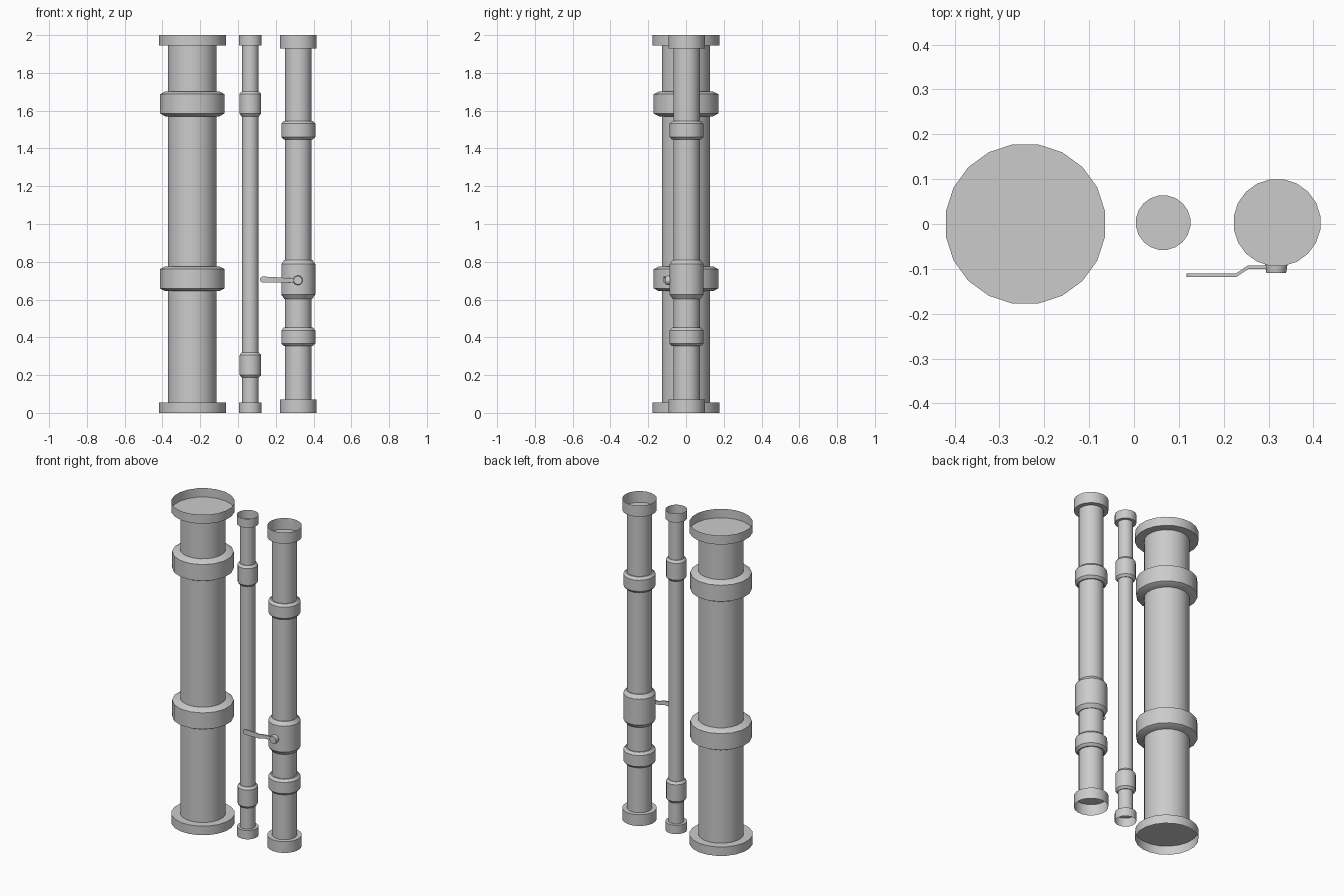
import bpy, bmesh, math
from mathutils import Matrix

if "Cube" in bpy.data.objects:
    bpy.data.objects.remove(bpy.data.objects["Cube"])


def finish(name, bm, angle=35):
    me = bpy.data.meshes.new(name)
    bm.to_mesh(me)
    bm.free()
    ob = bpy.data.objects.new(name, me)
    bpy.context.collection.objects.link(ob)
    bpy.ops.object.select_all(action='DESELECT')
    ob.select_set(True)
    bpy.context.view_layer.objects.active = ob
    bpy.ops.object.shade_smooth_by_angle(angle=math.radians(angle))
    return ob


def lathe(name, profile, x, y, sides=20, cap_start=False, cap_end=False, turn=None):
    """Revolve (radius, height) points; radius is measured to the flat sides."""
    bm = bmesh.new()
    k = 1 / math.cos(math.pi / sides)
    rings = []
    for r, z in profile:
        rings.append([bm.verts.new((r * k * math.cos((i + .5) * math.tau / sides),
                                    r * k * math.sin((i + .5) * math.tau / sides), z))
                      for i in range(sides)])
    for a, b in zip(rings, rings[1:]):
        for i in range(sides):
            j = (i + 1) % sides
            bm.faces.new((a[i], a[j], b[j], b[i]))
    if cap_start:
        bm.faces.new(rings[0][::-1])
    if cap_end:
        bm.faces.new(rings[-1])
    if turn:
        bm.transform(turn)
    ob = finish(name, bm)
    ob.location.x, ob.location.y = x, y
    return ob


def collar(name, x, y, r, r_in, z0, z1, bevel, sides):
    lathe(name, [(r_in, z0), (r, z0 + bevel), (r, z1 - bevel), (r_in, z1)],
          x, y, sides, True, True)


def pipe(name, x, y, r, r_end, h, collars, r_collar, r_lip, sides=20, collar_sides=16):
    # straight pipe, closed by the floors of its open sockets
    lathe(name + "_pipe", [(r, h), (r, 2 - h)], x, y, sides)
    lathe(name + "_bottom_socket", [(r_end, 0), (r_end, h)], x, y, sides, cap_end=True)
    lathe(name + "_top_socket", [(r_end, 2 - h), (r_end, 2)], x, y, sides, cap_start=True)
    for i, (z0, z1, b) in enumerate(collars):
        collar(f"{name}_collar_{i + 1}", x, y, r_collar, r_lip, z0, z1, b, collar_sides)


# Three upright pipes with their collars
pipe("large", -.242, 0, .128, .1775, .056,
     [(.644, .776, .015), (1.57, 1.702, .015)], .171, .143)
pipe("small", .065, .003, .043, .0605, .055,
     [(.187, .32, .014), (1.57, 1.702, .014)], .057, .046)
pipe("valve", .319, .003, .07, .0965, .07,
     [(.353, .451, .014), (1.447, 1.545, .014)], .09, .077)
collar("valve_body", .319, .003, .09, .074, .604, .81, .022, 16)

# Round valve knob facing the front
turn = Matrix.Translation((0, 0, .702)) @ Matrix.Rotation(math.pi / 2, 4, 'X')
lathe("valve_knob", [(.025, .07), (.025, .092), (.022, .109)], .317, 0, 16,
      True, True, turn)

# Flat cranked lever: stations of (x, y, z centre, half height)
stations = [(.315, -.097, .702, .011), (.255, -.096, .702, .011), (.228, -.114, .704, .013),
            (.130, -.114, .706, .016), (.122, -.114, .706, .012), (.117, -.114, .706, .005)]
bm = bmesh.new()
t = .004
loops = [[bm.verts.new((x, y + dy * t, z + dz * h)) for dy, dz in
          ((-1, -1), (1, -1), (1, 1), (-1, 1))] for x, y, z, h in stations]
for a, b in zip(loops, loops[1:]):
    for i in range(4):
        j = (i + 1) % 4
        bm.faces.new((a[i], a[j], b[j], b[i]))
bm.faces.new(loops[0])
bm.faces.new(loops[-1])
bmesh.ops.recalc_face_normals(bm, faces=bm.faces)
finish("valve_lever", bm)
